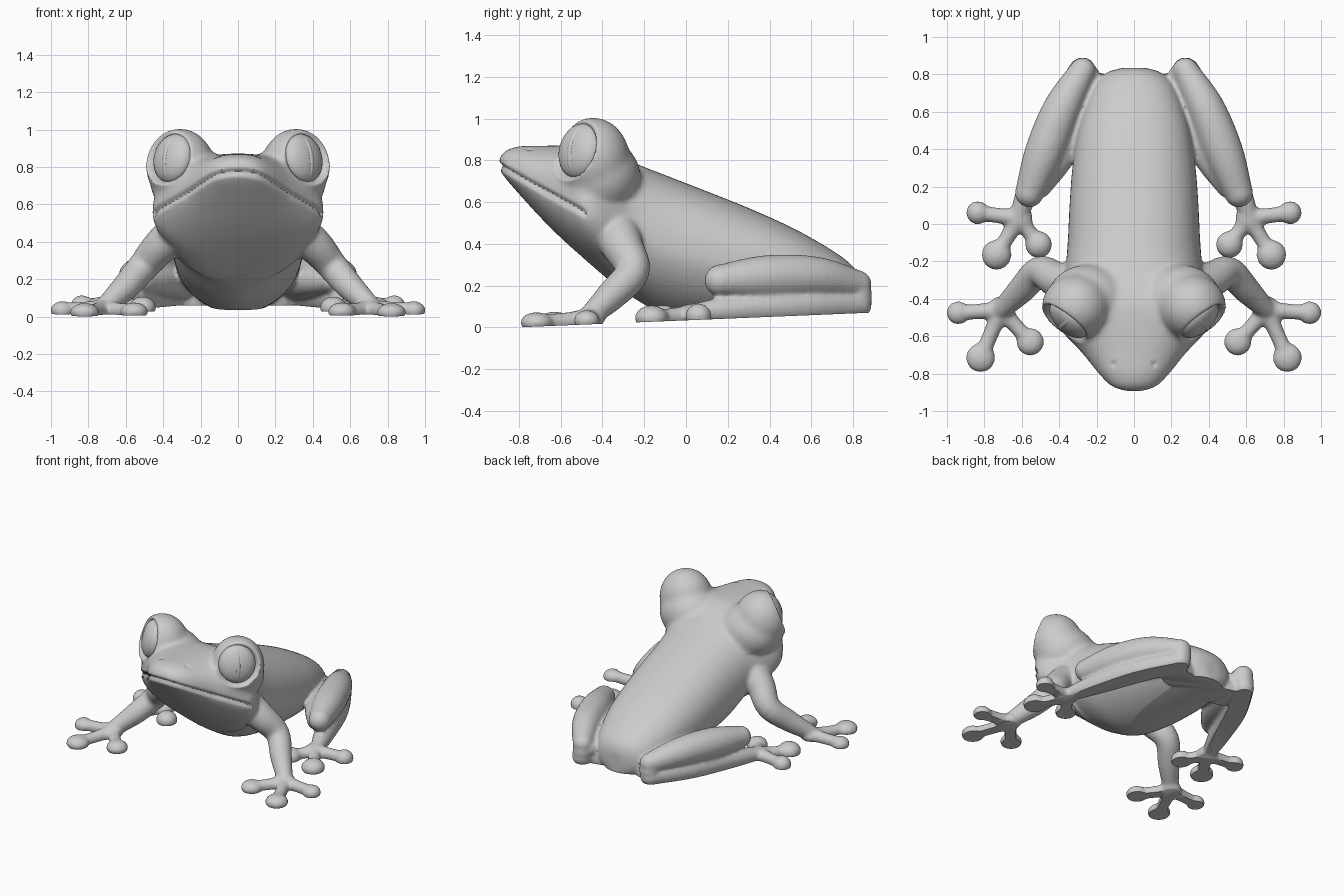
import bpy, bmesh, math
from mathutils import Vector, Matrix

if "Cube" in bpy.data.objects:
    bpy.data.objects.remove(bpy.data.objects["Cube"])

FLOOR_SLOPE = 0.0415


def floor_z(y):
    return FLOOR_SLOPE * (y + 0.8)


def spow(v, e):
    return math.copysign(abs(v) ** e, v)


def spline(rows, steps):
    """Catmull-Rom through rows of equal length tuples."""
    out = []
    for i in range(len(rows) - 1):
        a, b, c, d = (rows[max(i - 1, 0)], rows[i], rows[i + 1],
                      rows[min(i + 2, len(rows) - 1)])
        for s in range(steps):
            t = s / steps
            out.append([0.5 * (2 * q + (r - p) * t + (2 * p - 5 * q + 4 * r - w) * t * t
                               + (3 * q - p - 3 * r + w) * t ** 3)
                        for p, q, r, w in zip(a, b, c, d)])
    return out + [list(rows[-1])]


def skin(bm, rings):
    """Closed surface through rings of points."""
    rings = [[bm.verts.new(p) for p in ring] for ring in rings]
    n = len(rings[0])
    for r0, r1 in zip(rings, rings[1:]):
        for k in range(n):
            bm.faces.new((r0[k], r0[(k + 1) % n], r1[(k + 1) % n], r1[k]))
    bm.faces.new(rings[0][::-1])
    bm.faces.new(rings[-1])


def ball(bm, centre, radii):
    """Ellipsoid of stacked rings."""
    c = Vector(centre)
    rings = []
    for j in range(13):
        a = math.pi * (0.02 + 0.96 * j / 12)
        rings.append([c + Vector((radii[0] * math.sin(a) * math.cos(b),
                                  radii[1] * math.sin(a) * math.sin(b),
                                  -radii[2] * math.cos(a)))
                      for b in (math.pi * k / 12 for k in range(24))])
    skin(bm, rings)


def limb(bm, points, side, steps=5):
    """Rounded tapering limb through (x, y, z, radius) points."""
    path = [(Vector((side * x, y, z)), r) for x, y, z, r in spline(points, steps)]
    rings = []
    for i, (c, r) in enumerate(path):
        along = path[min(i + 1, len(path) - 1)][0] - path[max(i - 1, 0)][0]
        u = along.cross(Vector((0.1, 0.05, 1))).normalized()
        v = along.cross(u).normalized()
        rings.append([c + r * (u * math.cos(a) + v * math.sin(a))
                      for a in (math.pi * k / 10 for k in range(20))])
    skin(bm, rings)
    for c, r in (path[0], path[-1]):
        ball(bm, c, (r, r, r))


def foot(bm, palm, tips, side, height):
    """Toes with round pads, spreading from the palm."""
    px, py = palm
    ball(bm, (side * px, py, floor_z(py) + 0.03), (0.075, 0.075, 0.05))
    for x, y, r in tips:
        limb(bm, [(px, py, floor_z(py) + 0.03, 0.05),
                  ((px + x) / 2, (py + y) / 2, floor_z(y) + 0.025, 0.042),
                  (x, y, floor_z(y) + 0.022, 0.043)], side, 4)
        ball(bm, (side * x, y, floor_z(y) + 0.02), (r, r, height))


# Torso and head: y, top, bottom, half width, height of widest point
sections = [
    (-0.895, 0.805, 0.76, 0.05, 0.78), (-0.865, 0.845, 0.715, 0.125, 0.757),
    (-0.80, 0.867, 0.64, 0.19, 0.722), (-0.70, 0.87, 0.53, 0.27, 0.668),
    (-0.60, 0.872, 0.43, 0.365, 0.613), (-0.50, 0.872, 0.34, 0.45, 0.565),
    (-0.42, 0.865, 0.27, 0.45, 0.54), (-0.33, 0.83, 0.195, 0.405, 0.50),
    (-0.25, 0.79, 0.14, 0.37, 0.45), (-0.10, 0.73, 0.06, 0.355, 0.38),
    (0.10, 0.652, 0.02, 0.345, 0.33), (0.30, 0.572, 0.01, 0.33, 0.28),
    (0.50, 0.482, 0.01, 0.30, 0.24), (0.65, 0.40, 0.01, 0.255, 0.20),
    (0.75, 0.335, 0.01, 0.21, 0.17), (0.81, 0.28, 0.03, 0.145, 0.15),
    (0.835, 0.22, 0.06, 0.06, 0.14)]
bm = bmesh.new()
rings = []
for y, top, bottom, w, zw in spline(sections, 4):
    ring = []
    for k in range(48):
        c, s = math.cos(math.pi * k / 24), math.sin(math.pi * k / 24)
        e = 0.88 if s > 0 else (1.15 if y > -0.3 else 1.0)
        ring.append((w * spow(c, e), y,
                     zw + spow(s, e) * ((top - zw) if s > 0 else (zw - bottom))))
    rings.append(ring)
skin(bm, rings)

for side in (1, -1):
    # Eye mounds with a broad base
    ball(bm, (side * 0.31, -0.445, 0.805), (0.185, 0.178, 0.202))
    ball(bm, (side * 0.25, -0.415, 0.72), (0.222, 0.20, 0.19))
    # Front legs and feet
    limb(bm, [(0.29, -0.34, 0.47, 0.12), (0.41, -0.30, 0.38, 0.098),
              (0.505, -0.255, 0.27, 0.083), (0.60, -0.35, 0.16, 0.074),
              (0.70, -0.45, 0.065, 0.055)], side)
    foot(bm, (0.71, -0.46), [(0.94, -0.475, 0.063), (0.82, -0.715, 0.079),
                             (0.555, -0.63, 0.075)], side, 0.05)
    # Folded hind legs: thigh, inner thigh, heel, shank, then foot
    limb(bm, [(0.56, 0.165, 0.225, 0.077), (0.48, 0.38, 0.24, 0.106),
              (0.385, 0.62, 0.24, 0.10), (0.275, 0.82, 0.205, 0.07)], side)
    limb(bm, [(0.50, 0.20, 0.19, 0.06), (0.39, 0.38, 0.19, 0.085),
              (0.31, 0.60, 0.18, 0.09), (0.24, 0.79, 0.17, 0.06)], side)
    ball(bm, (side * 0.275, 0.822, 0.155), (0.07, 0.07, 0.08))
    ball(bm, (side * 0.20, 0.70, 0.10), (0.12, 0.11, 0.12))
    limb(bm, [(0.28, 0.82, 0.11, 0.07), (0.42, 0.55, 0.105, 0.085),
              (0.55, 0.22, 0.085, 0.068), (0.62, 0.04, 0.07, 0.045)], side)
    foot(bm, (0.615, 0.03), [(0.835, 0.06, 0.063), (0.735, -0.165, 0.081),
                             (0.51, -0.11, 0.073)], side, 0.06)
bmesh.ops.recalc_face_normals(bm, faces=bm.faces)

# Fuse everything into one smooth skin
mesh = bpy.data.meshes.new("frog_body")
bm.to_mesh(mesh)
bm.free()
body = bpy.data.objects.new("frog_body", mesh)
bpy.context.collection.objects.link(body)
remesh = body.modifiers.new("fuse", 'REMESH')
remesh.mode = 'VOXEL'
remesh.voxel_size = 0.0115
smooth = body.modifiers.new("soften", 'SMOOTH')
smooth.factor = 0.5
smooth.iterations = 9
dg = bpy.context.evaluated_depsgraph_get()
fused = bpy.data.meshes.new_from_object(body.evaluated_get(dg))
body.modifiers.clear()
body.data = fused

EYE = Vector((0.347, -0.508, 0.845))
LOOK = Vector((0.66, -0.70, 0.22)).normalized()

bm = bmesh.new()
bm.from_mesh(fused)
# Blend the eye mounds into head and neck
blend = [v for v in bm.verts if -0.7 < v.co.y < -0.1 and v.co.z > 0.62]
for i in range(14):
    bmesh.ops.smooth_vert(bm, verts=blend, factor=0.5, use_axis_x=True,
                          use_axis_y=True, use_axis_z=True)
bm.normal_update()
moves = []
for v in bm.verts:
    co, n = v.co, v.normal
    if co.y > -0.3 or co.z < 0.5:
        continue
    # Mouth groove
    t = abs(co.z - 0.765 + 0.55 * (co.y + 0.88)) / 0.024
    if co.y < -0.48 and t < 1:
        moves.append((v, -n * 0.018 * (1 - t * t) ** 2))
        continue
    # Nostrils
    q = Vector((abs(co.x), co.y, co.z))
    d = (q - Vector((0.11, -0.75, 0.855))).length
    if d < 0.02:
        moves.append((v, -n * 0.012 * (1 - d / 0.02)))
    # Eye sockets
    sg = 1 if co.x > 0 else -1
    d = (q - EYE).dot(LOOK)
    w = (0.155 - (q - EYE - LOOK * d).length) / 0.035
    if d > 0 and w > 0:
        moves.append((v, Vector((-sg * LOOK.x, -LOOK.y, -LOOK.z)) * d * min(w, 1)))
for v, m in moves:
    v.co += m
# Flat underside
bmesh.ops.bisect_plane(bm, geom=bm.verts[:] + bm.edges[:] + bm.faces[:],
                       plane_co=(0, -0.8, 0.001), plane_no=(0, -FLOOR_SLOPE, 1),
                       clear_inner=True)
bmesh.ops.holes_fill(bm, edges=[e for e in bm.edges if e.is_boundary], sides=0)
bm.to_mesh(fused)
bm.free()


def eye_part(name, side, radii):
    look = Vector((side * LOOK.x, LOOK.y, LOOK.z))
    bpy.ops.mesh.primitive_uv_sphere_add(segments=40, ring_count=24, radius=1)
    ob = bpy.context.object
    ob.name = name
    ob.matrix_world = (Matrix.Translation((side * EYE.x, EYE.y, EYE.z))
                       @ look.to_track_quat('Z', 'Y').to_matrix().to_4x4()
                       @ Matrix.Diagonal((*radii, 1)))
    return ob


parts = [body]
for side, label in ((1, "right"), (-1, "left")):
    parts.append(eye_part("eye_" + label, side, (0.126, 0.134, 0.07)))
    parts.append(eye_part("pupil_" + label, side, (0.035, 0.132, 0.075)))

for ob in parts:
    bpy.ops.object.select_all(action='DESELECT')
    ob.select_set(True)
    bpy.context.view_layer.objects.active = ob
    bpy.ops.object.shade_smooth_by_angle(angle=math.radians(50))
